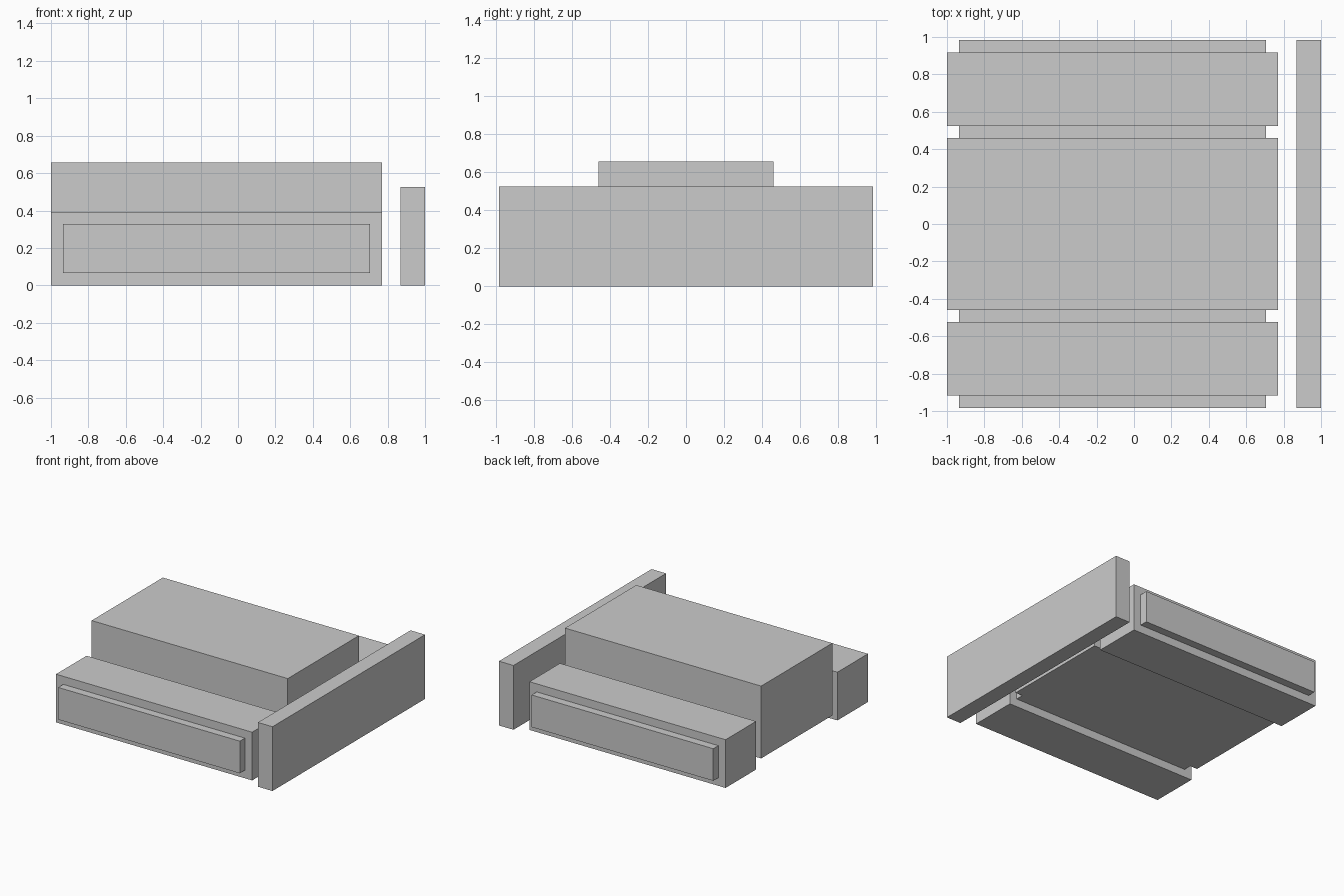
import bpy

if "Cube" in bpy.data.objects:
    bpy.data.objects.remove(bpy.data.objects["Cube"])

U = 2 / 30.5          # grid module: the model is 30.5 modules wide
X0 = -15.25           # left edge in modules


def box(name, x, y, z):
    """Box from (min, max) ranges given in modules."""
    ranges = (x, y, z)
    bpy.ops.mesh.primitive_cube_add(size=1)
    ob = bpy.context.object
    ob.name = name
    centre = [(a + b) / 2 * U for a, b in ranges]
    size = [(b - a) * U for a, b in ranges]
    for v in ob.data.vertices:
        v.co = [v.co[i] * size[i] + centre[i] for i in range(3)]
    return ob


body_x = (X0, X0 + 27)
plate_x = (X0 + 1, X0 + 26)

# Raised central block, its underside lifted one module
box("main_block", body_x, (-7, 7), (1, 10))

# Low blocks with an outer panel and a connecting strip, front and back
for side, s in (("front", -1), ("back", 1)):
    def span(a, b):
        return tuple(sorted((s * a, s * b)))
    box(side + "_block", body_x, span(8, 14), (0, 6))
    box(side + "_outer_panel", plate_x, span(14, 15), (1, 5))
    box(side + "_connecting_strip", plate_x, span(7, 8), (1, 5))

# Free-standing long wall on the right
box("side_wall", (X0 + 28.5, X0 + 30.5), (-15, 15), (0, 8))
